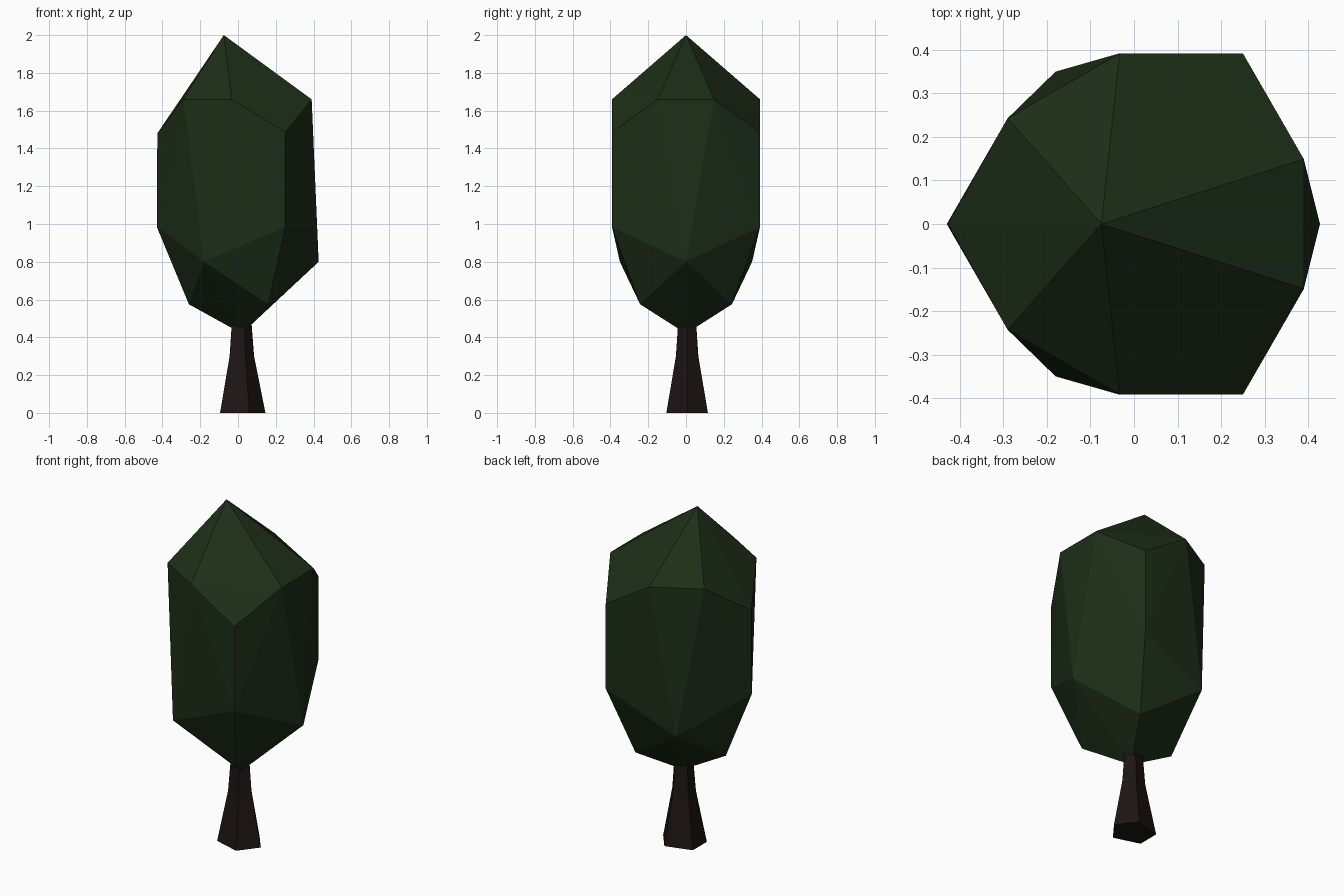
import bpy, bmesh
from math import radians

if "Cube" in bpy.data.objects:
    bpy.data.objects.remove(bpy.data.objects["Cube"])


def finish(name, bm, color):
    bmesh.ops.recalc_face_normals(bm, faces=bm.faces[:])
    mesh = bpy.data.meshes.new(name)
    bm.to_mesh(mesh)
    bm.free()
    obj = bpy.data.objects.new(name, mesh)
    bpy.context.collection.objects.link(obj)
    mat = bpy.data.materials.new(name + "_color")
    mat.diffuse_color = (*color, 1)
    mat.use_nodes = True
    mat.node_tree.nodes["Principled BSDF"].inputs["Base Color"].default_value = mat.diffuse_color
    mesh.materials.append(mat)
    return obj


# Foliage: faceted convex crown, mirrored across y = 0
center = [(-0.075, 2.0), (-0.427, 1.48), (-0.43, 0.985),
          (0.427, 0.80), (-0.26, 0.575), (0.02, 0.42)]
sides = [(-0.29, 0.243, 1.66), (-0.033, 0.392, 1.66), (0.39, 0.149, 1.66),
         (0.25, 0.392, 1.485), (0.25, 0.392, 0.985),
         (-0.18, 0.35, 0.80), (0.16, 0.243, 0.575)]
bm = bmesh.new()
for x, z in center:
    bm.verts.new((x, 0, z))
for x, y, z in sides:
    for s in (-1, 1):
        bm.verts.new((x, s * y, z))
bmesh.ops.convex_hull(bm, input=bm.verts[:])
bmesh.ops.dissolve_limit(bm, angle_limit=radians(1.5), verts=bm.verts[:],
                         edges=bm.edges[:])
finish("foliage", bm, (0.012, 0.028, 0.009))

# Trunk: five-sided, flared at the foot
foot = [(0.13, 0), (0.045, 0.11), (-0.11, 0.065), (-0.11, -0.065), (0.045, -0.11)]
bm = bmesh.new()
rings = [[bm.verts.new((0.015 + x * k, 0.006 + y * k, z)) for x, y in foot]
         for z, k in ((0, 1), (0.3, 0.54), (0.5, 0.42))]
for low, high in zip(rings, rings[1:]):
    for i in range(5):
        j = (i + 1) % 5
        bm.faces.new((low[i], low[j], high[j], high[i]))
bm.faces.new(rings[0][::-1])
bm.faces.new(rings[-1])
finish("trunk", bm, (0.013, 0.007, 0.007))
